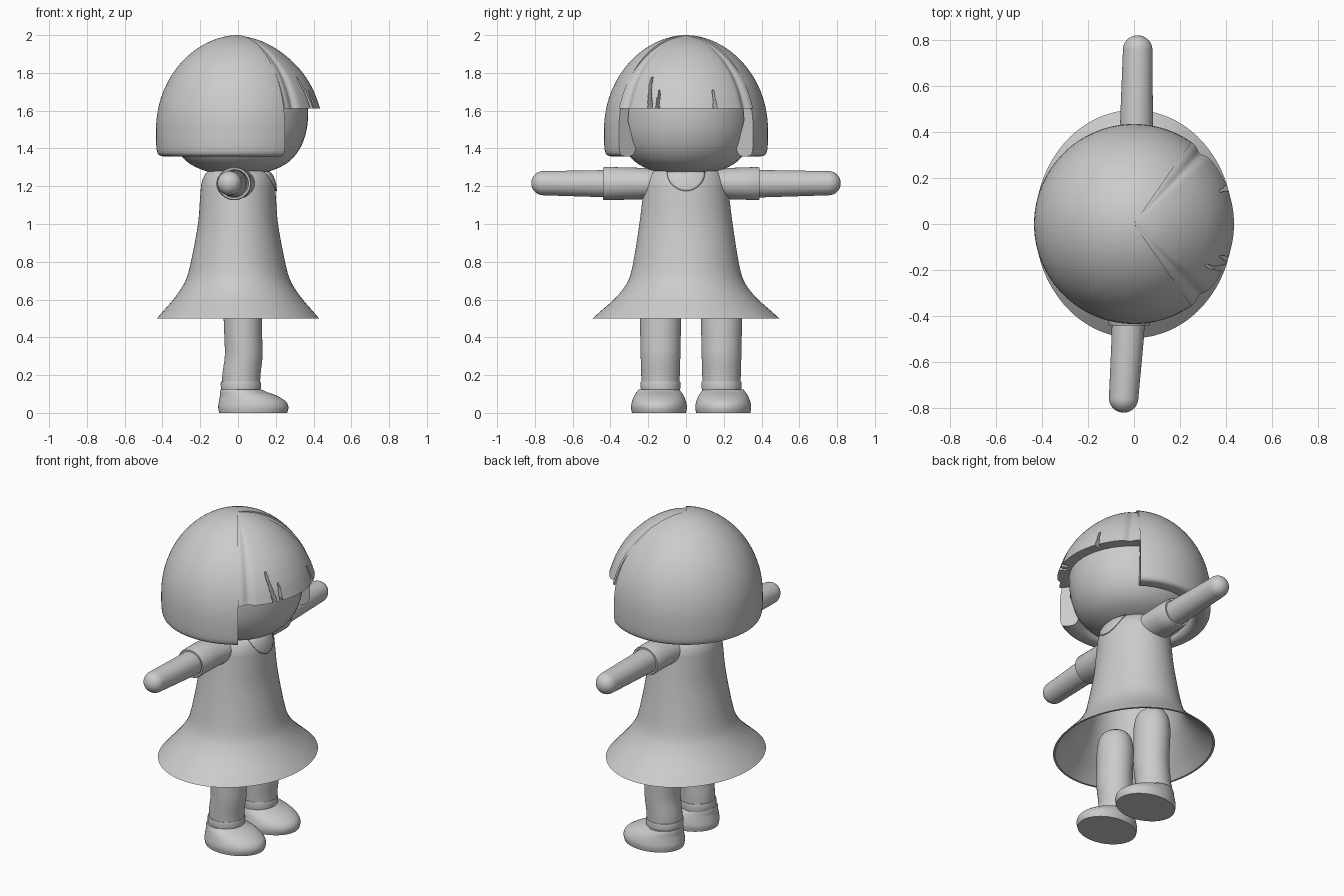
import bpy, bmesh, math
from mathutils import Vector

if "Cube" in bpy.data.objects:
    bpy.data.objects.remove(bpy.data.objects["Cube"])

grey = bpy.data.materials.new("plain grey")
grey.diffuse_color = (0.6, 0.6, 0.6, 1)
grey.use_nodes = True
grey.node_tree.nodes["Principled BSDF"].inputs["Base Color"].default_value = grey.diffuse_color


def smooth(points, n=6):
    """Catmull-Rom through a short list of tuples."""
    out = []
    p = [Vector(q) for q in points]
    for i in range(len(p) - 1):
        a, b, c, d = p[max(i - 1, 0)], p[i], p[i + 1], p[min(i + 2, len(p) - 1)]
        for k in range(n):
            t = k / n
            out.append(0.5 * (2 * b + (c - a) * t + (2 * a - 5 * b + 4 * c - d) * t * t
                              + (3 * b - a - 3 * c + d) * t ** 3))
    out.append(p[-1])
    return out


def skin(name, rings, closed=True, caps=True, angle=40):
    """Join rows of points into a surface; caps fill the first and last row."""
    bm = bmesh.new()
    rows = [[bm.verts.new(p) for p in ring] for ring in rings]
    n = len(rows[0])
    for a, b in zip(rows, rows[1:]):
        for j in range(n if closed else n - 1):
            k = (j + 1) % n
            bm.faces.new((a[j], a[k], b[k], b[j]))
    if caps:
        bm.faces.new(rows[0])
        bm.faces.new(rows[-1])
    bmesh.ops.remove_doubles(bm, verts=bm.verts, dist=0.0003)
    bmesh.ops.recalc_face_normals(bm, faces=bm.faces)
    mesh = bpy.data.meshes.new(name)
    bm.to_mesh(mesh)
    bm.free()
    mesh.materials.append(grey)
    ob = bpy.data.objects.new(name, mesh)
    bpy.context.collection.objects.link(ob)
    bpy.ops.object.select_all(action='DESELECT')
    ob.select_set(True)
    bpy.context.view_layer.objects.active = ob
    bpy.ops.object.shade_smooth_by_angle(angle=math.radians(angle))
    return ob


def circle(n=48):
    return [(math.cos(2 * math.pi * i / n), math.sin(2 * math.pi * i / n)) for i in range(n)]


def upright(name, rows, cy=0, n=48, **kw):
    """Rows of (z, centre x, radius x, radius y)."""
    return skin(name, [[(cx + rx * c, cy + ry * s, z) for c, s in circle(n)]
                       for z, cx, rx, ry in rows], **kw)


def sideways(name, rows, side):
    """Rows of (distance along y, centre x, centre z, radius x, radius z)."""
    return skin(name, [[(cx + rx * c, side * y, cz + rz * s) for c, s in circle(40)]
                       for y, cx, cz, rx, rz in rows])


def sweep(name, profile, a0, a1, steps, shape):
    """Turn a closed (radius, z) outline through part of a circle."""
    rings = []
    for i in range(steps + 1):
        a = a0 + (a1 - a0) * i / steps
        ring = []
        for r, z in profile:
            r = shape(r, z, a)
            t = math.radians(a)
            ring.append((r * math.cos(t), r * math.sin(t), z))
        rings.append(ring)
    return skin(name, rings)


# Head
upright("head", smooth([(1.265, 0, 0.01, 0.01), (1.27, 0, 0.13, 0.13), (1.31, 0, 0.24, 0.24),
                        (1.37, 0, 0.308, 0.308), (1.45, 0, 0.35, 0.345), (1.55, 0, 0.37, 0.36),
                        (1.65, 0, 0.362, 0.355), (1.78, 0, 0.29, 0.29), (1.88, 0, 0.15, 0.15),
                        (1.9, 0, 0.01, 0.01)]))

# Bobbed hair around the back and sides, with a rolled lower edge
dome = []
for i in range(25):
    t = math.pi / 2 * (1 - i / 24)
    dome.append((0.434 * max(math.cos(t), 0) ** 1.05 if i else 0, 1.5 + 0.5 * math.sin(t)))
roll = smooth([(0.434, 1.44), (0.43, 1.39), (0.418, 1.365), (0.39, 1.358), (0.35, 1.362),
               (0.328, 1.39), (0.33, 1.43), (0.355, 1.48)], 4)
inside = [(0.375, 1.55), (0.365, 1.65), (0.29, 1.8), (0.15, 1.9), (0, 1.93)]
sweep("bob_hair", dome + [tuple(p) for p in roll] + inside, 55, 305, 100, lambda r, z, a: r)

# Fringe with a parting on each side and small slits
slits = [(-27, 1.79, 1.4), (-20.5, 1.70, 1.2), (21, 1.70, 1.2)]


def fringe_shape(r, z, a):
    k = 1 - 0.035 * math.exp(-((abs(a) - 47) / 3.5) ** 2)
    for at, top, width in slits:
        if z < top and r > 0.37:
            lean = at - 25 * (1.65 - z) * (-1 if at == -27 else 0)
            w = width * (0.3 + 0.7 * (top - z) / (top - 1.61))
            if abs(a - lean) < w:
                k -= 0.1
    return max(r * k, 0)


front = smooth([(0, 2.0), (0.12, 1.97), (0.235, 1.905), (0.335, 1.81), (0.398, 1.71),
                (0.434, 1.612)], 6)
front = [(max(p[0], 0), p[1]) for p in front]
sweep("fringe_hair", front + [(0.362, 1.612), (0.355, 1.66), (0.29, 1.8), (0.15, 1.9), (0, 1.93)],
      -55, 55, 176, fringe_shape)

# Dress: flared and hollow
outer = smooth([(0.50, 0, 0.43, 0.495), (0.54, 0, 0.395, 0.45), (0.60, 0, 0.343, 0.382),
                (0.66, 0, 0.30, 0.33), (0.72, 0, 0.27, 0.298), (0.82, 0, 0.245, 0.275),
                (1.0, 0, 0.212, 0.247), (1.15, 0, 0.2, 0.228), (1.22, 0, 0.192, 0.218),
                (1.27, 0, 0.168, 0.19), (1.295, 0, 0.12, 0.14), (1.3, 0, 0.01, 0.01)], 5)
inner = [(z, cx, rx - 0.012, ry - 0.012) for z, cx, rx, ry in outer if z < 1.16][::-1]
upright("dress", [tuple(p) for p in inner] + [tuple(p) for p in outer], n=72)


# Round neckline patch laid on the dress front
def dress_x(y, z):
    for p, q in zip(outer, outer[1:]):
        if p[0] <= z <= q[0]:
            m = p.lerp(q, (z - p[0]) / (q[0] - p[0]))
            return m[2] * math.sqrt(max(1 - (y / m[3]) ** 2, 0))
    return 0


patch = []
for i in range(9):
    ring = []
    for j in range(25):
        t = math.pi + math.pi * j / 24
        y, z = 0.1 * i / 8 * math.cos(t), 1.275 + 0.1 * i / 8 * math.sin(t)
        ring.append((dress_x(y, z) + 0.005, y, z))
    patch.append(ring)
neck = skin("neckline", patch, closed=False, caps=False)
solid = neck.modifiers.new("thickness", 'SOLIDIFY')
solid.thickness = 0.006
solid.offset = 0

# Sleeves and arms
for side, word, x0, x1, cuff in ((-1, "right", -0.02, -0.045, 0.44), (1, "left", 0.01, 0.016, 0.39)):
    sideways(word + "_sleeve", [(0.1, 0, 1.21, 0.1, 0.08), (0.2, x0 / 2, 1.214, 0.098, 0.082),
                                (0.3, x0, 1.214, 0.094, 0.085), (cuff - 0.008, x0, 1.214, 0.09, 0.088),
                                (cuff, x0, 1.214, 0.086, 0.084), (cuff, x0, 1.214, 0.076, 0.074),
                                (cuff - 0.08, x0, 1.214, 0.06, 0.06)], side)
    arm = [(0.3, x0, 1.213, 0.074, 0.075), (0.5, x0 * 0.7 + x1 * 0.3, 1.214, 0.07, 0.07)]
    for i in range(10):
        t = math.pi / 2 * i / 9
        r = max(0.064 * math.cos(t), 0.001)
        arm.append((0.756 + 0.063 * math.sin(t), x1, 1.216, r, r))
    sideways(word + "_arm", arm, side)

# Legs, socks and shoes
for word, y in (("right", -0.135), ("left", 0.188)):
    upright(word + "_leg", smooth([(0.1, 0.015, 0.1, 0.1), (0.2, 0.018, 0.101, 0.102),
                                   (0.3, 0.03, 0.1, 0.105), (0.4, 0.028, 0.1, 0.107),
                                   (0.55, 0.025, 0.1, 0.107), (0.63, 0.025, 0.075, 0.08),
                                   (0.66, 0.025, 0.01, 0.01)], 4), y)
    upright(word + "_sock", [(0.1, 0.015, 0.1, 0.1), (0.122, 0.015, 0.105, 0.104),
                             (0.155, 0.015, 0.107, 0.107), (0.165, 0.015, 0.104, 0.104),
                             (0.166, 0.015, 0.09, 0.09)], y)
    shoe_y = y - 0.008 if y < 0 else y + 0.009
    upright(word + "_shoe", smooth([(0.0, 0.08, 0.18, 0.143), (0.03, 0.081, 0.186, 0.148),
                                    (0.06, 0.076, 0.177, 0.143), (0.09, 0.056, 0.152, 0.131),
                                    (0.11, 0.03, 0.125, 0.118), (0.125, 0.014, 0.106, 0.107)], 4), shoe_y)
